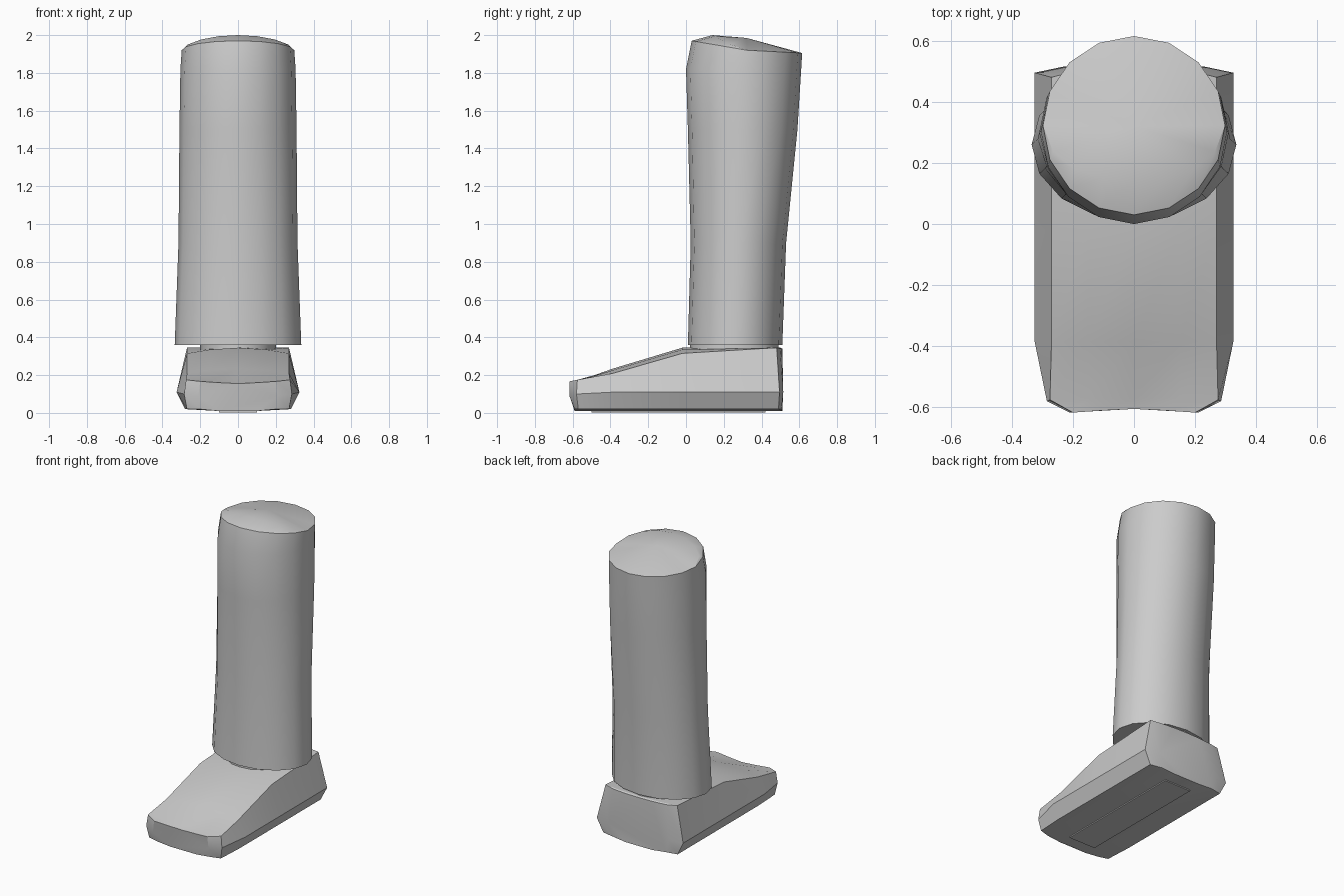
import bpy, bmesh, math

cube = bpy.data.objects.get("Cube")
if cube:
    bpy.data.objects.remove(cube, do_unlink=True)

grey = bpy.data.materials.new("plain grey")
grey.use_nodes = True
tone = (0.6, 0.6, 0.6, 1)
grey.diffuse_color = tone
grey.node_tree.nodes["Principled BSDF"].inputs["Base Color"].default_value = tone


def loft(name, rings, closed_tip=None, angle=30):
    """Skin a list of equal-length rings; end in a fan if a tip is given."""
    bm = bmesh.new()
    rows = [[bm.verts.new(p) for p in ring] for ring in rings]
    n = len(rows[0])
    for a, b in zip(rows, rows[1:]):
        for i in range(n):
            j = (i + 1) % n
            bm.faces.new((a[i], a[j], b[j], b[i]))
    bm.faces.new(rows[0][::-1])
    if closed_tip:
        tip = bm.verts.new(closed_tip)
        for i in range(n):
            bm.faces.new((rows[-1][i], rows[-1][(i + 1) % n], tip))
    else:
        bm.faces.new(rows[-1])
    bmesh.ops.remove_doubles(bm, verts=bm.verts[:], dist=0.0005)
    bmesh.ops.recalc_face_normals(bm, faces=bm.faces[:])
    mesh = bpy.data.meshes.new(name)
    bm.to_mesh(mesh)
    bm.free()
    mesh.materials.append(grey)
    obj = bpy.data.objects.new(name, mesh)
    bpy.context.collection.objects.link(obj)
    bpy.ops.object.select_all(action="DESELECT")
    obj.select_set(True)
    bpy.context.view_layer.objects.active = obj
    bpy.ops.object.shade_smooth_by_angle(angle=math.radians(angle))
    return obj


SIDES = 16


def oval(rx, front, back, height):
    """Oval ring starting at the front; height may depend on the facing."""
    pts = []
    for i in range(SIDES):
        t = math.tau * i / SIDES
        c = math.cos(t)  # 1 at the front, -1 at the back
        z = height(c) if callable(height) else height
        y = (front + back) / 2 - c * (back - front) / 2
        pts.append((rx * math.sin(t), y, z))
    return pts


# Shin: tapered oval column, slanted domed knee end
def rim_height(c):
    return 1.92 + (0.05 * c if c > 0 else 0.015 * c)


rim = oval(0.298, 0.03, 0.615, rim_height)
ridge = []
for i, (x, y, z) in enumerate(rim):
    c = max(0, math.cos(math.tau * i / SIDES))
    ridge.append((x * (1 - 0.1 * c), y + 0.11 * c ** 1.5, z + 0.03 * c))
shin_rings = [
    oval(0.335, 0.01, 0.51, 0.36),
    oval(0.315, 0.025, 0.53, 0.9),
    oval(0.31, 0.01, 0.59, 1.5),
    oval(0.305, 0.0, 0.61, 1.82),
    rim,
    ridge,
]
loft("shin", shin_rings, closed_tip=(0, 0.32, 1.985))

# Ankle joint between shin and foot
loft("ankle", [oval(0.2, 0.02, 0.49, 0.33), oval(0.2, 0.02, 0.49, 0.37)])


def section(*half):
    """Mirror a half outline, listed from top centre to bottom centre."""
    return list(half) + [(-x, y, z) for x, y, z in half[-2:0:-1]]


def foot_section(y, top, edge):
    return section((0, y, top), (0.15, y, (top * 2 + edge) / 3), (0.27, y, edge),
                   (0.325, y, 0.11), (0.28, y, 0.02), (0.1, y, 0.01), (0, y, 0.01))


# Foot: wedge with bevelled flanks, blunt toe and slightly rounded heel
toe = section((0, -0.605, 0.155), (0.1, -0.61, 0.16), (0.2, -0.617, 0.167),
              (0.21, -0.617, 0.09), (0.2, -0.59, 0.02), (0.1, -0.59, 0.01), (0, -0.585, 0.01))
toe_corner = section((0, -0.57, 0.165), (0.15, -0.57, 0.17), (0.275, -0.575, 0.175),
                     (0.285, -0.58, 0.1), (0.27, -0.57, 0.02), (0.1, -0.57, 0.01), (0, -0.57, 0.01))
heel = section((0, 0.5, 0.345), (0.15, 0.495, 0.345), (0.27, 0.48, 0.345),
               (0.325, 0.495, 0.11), (0.28, 0.49, 0.02), (0.1, 0.505, 0.01), (0, 0.505, 0.01))
heel_back = section((0, 0.51, 0.34), (0.1, 0.508, 0.34), (0.2, 0.498, 0.34),
                    (0.23, 0.515, 0.11), (0.2, 0.505, 0.02), (0.1, 0.51, 0.01), (0, 0.51, 0.01))
loft("foot", [toe, toe_corner, foot_section(-0.385, 0.235, 0.21),
              foot_section(-0.02, 0.345, 0.315), heel, heel_back], angle=25)

# Thin tread plate under the sole
tread = [(-0.1, -0.5), (0.1, -0.5), (0.1, 0.42), (-0.1, 0.42)]
loft("sole_plate", [[(x, y, z) for x, y in tread] for z in (0.003, 0.012)])
